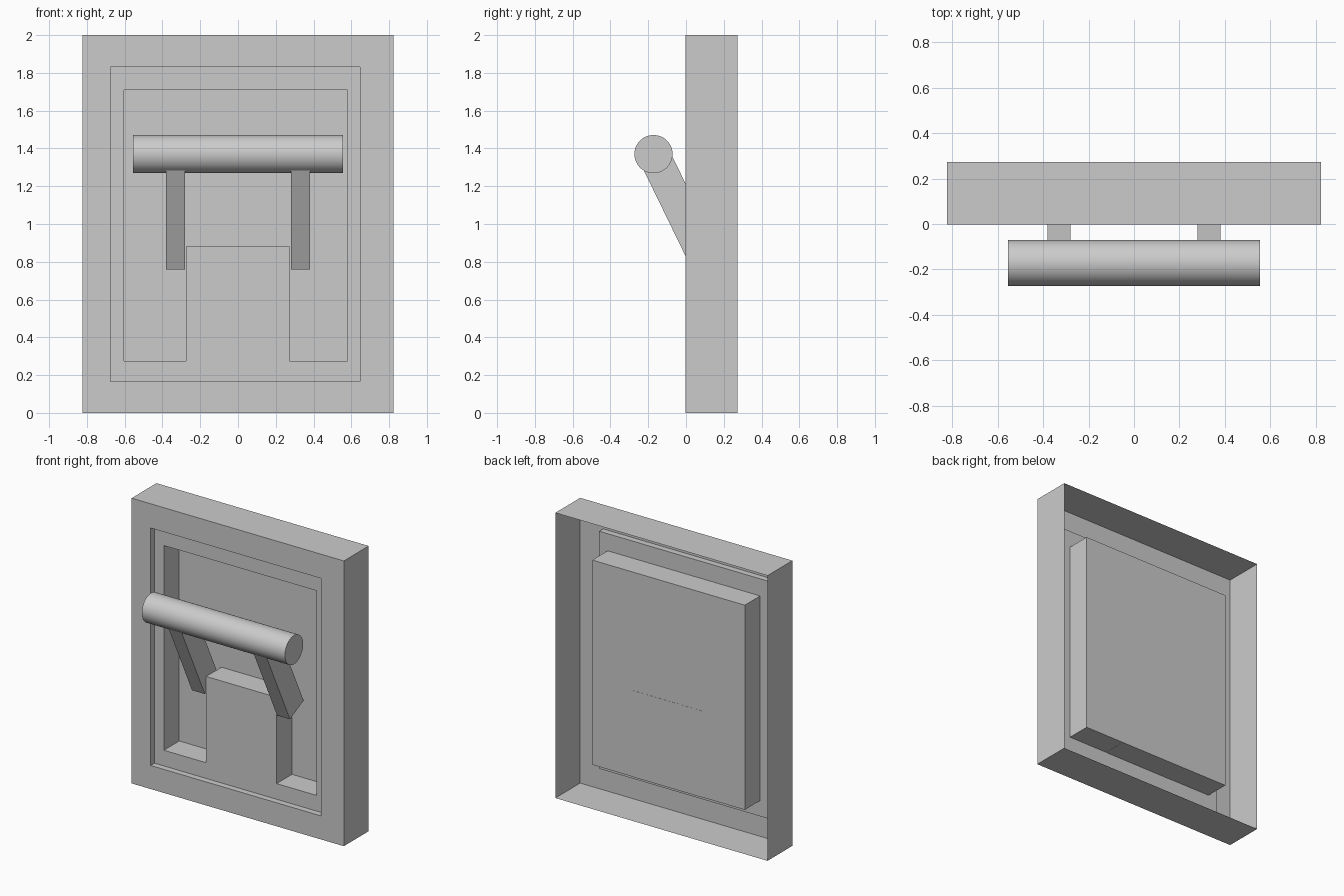
import bpy, bmesh, math
from mathutils import Vector

if "Cube" in bpy.data.objects:
    bpy.data.objects.remove(bpy.data.objects["Cube"])


def make_object(name, bm):
    bmesh.ops.recalc_face_normals(bm, faces=bm.faces[:])
    me = bpy.data.meshes.new(name)
    bm.to_mesh(me)
    bm.free()
    ob = bpy.data.objects.new(name, me)
    bpy.context.collection.objects.link(ob)
    return ob


def box(name, x0, x1, y0, y1, z0, z1):
    bm = bmesh.new()
    bmesh.ops.create_cube(bm, size=1)
    for v in bm.verts:
        v.co = Vector((x1 if v.co.x > 0 else x0,
                       y1 if v.co.y > 0 else y0,
                       z1 if v.co.z > 0 else z0))
    return make_object(name, bm)


FRONT, BACK = -0.003, 0.272
STEP, RECESS = FRONT + 0.043, FRONT + 0.213

# Stepped panel: an open-backed sheet made by bridging nested rectangles
outer = (-0.823, 0.823, 0.0, 2.0)
rim = (-0.675, 0.645, 0.165, 1.83)
well = (-0.603, 0.58, 0.275, 1.71)
bm = bmesh.new()
loops = []
for (x0, x1, z0, z1), y in ((outer, BACK), (outer, FRONT), (rim, FRONT),
                            (rim, STEP), (well, STEP), (well, RECESS)):
    loops.append([bm.verts.new((x, y, z)) for x, z in
                  ((x0, z0), (x1, z0), (x1, z1), (x0, z1))])
for a, b in zip(loops, loops[1:]):
    for i in range(4):
        j = (i + 1) % 4
        bm.faces.new((a[i], a[j], b[j], b[i]))
bm.faces.new(loops[-1])
make_object("stepped_panel", bm)

# Block standing in the recess, flush with the inner rim
box("recess_block", -0.275, 0.272, STEP, RECESS + 0.001, 0.274, 0.88)

# Round grip
GRIP = Vector((0, -0.172, 1.37))
bpy.ops.mesh.primitive_cylinder_add(vertices=64, radius=0.101, depth=1.11,
                                    location=GRIP,
                                    rotation=(0, math.pi / 2, 0))
grip = bpy.context.object
grip.name = "grip"
bpy.ops.object.shade_smooth_by_angle(angle=math.radians(30))

# Slanted arms running from the grip axis down into the recess
for side, x in (("left", -0.33), ("right", 0.33)):
    arm = box("arm_" + side, -0.05, 0.05, -0.084, 0.084, -0.64, 0)
    arm.location = GRIP + Vector((x, 0, 0))
    arm.rotation_euler.x = math.radians(26)
